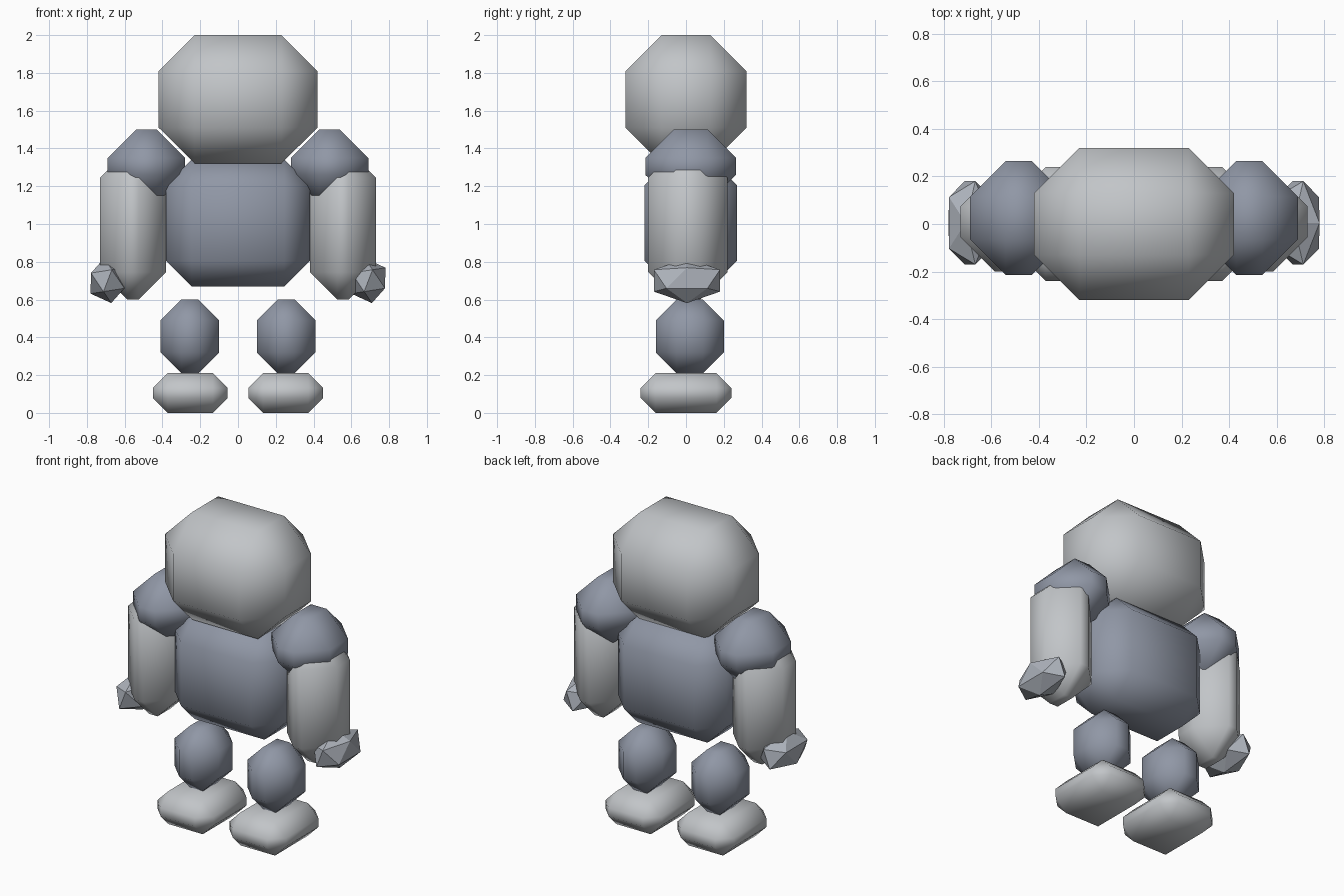
import bpy, bmesh, math
from mathutils import Matrix, Vector

if "Cube" in bpy.data.objects:
    bpy.data.objects.remove(bpy.data.objects["Cube"])


def material(name, rgb):
    m = bpy.data.materials.new(name)
    m.diffuse_color = (*rgb, 1)
    m.use_nodes = True
    m.node_tree.nodes["Principled BSDF"].inputs["Base Color"].default_value = m.diffuse_color
    return m


LIGHT = material("light grey", (0.54, 0.56, 0.58))
SLATE = material("slate grey", (0.28, 0.31, 0.38))
HAND = material("hand grey", (0.42, 0.45, 0.50))


def finish(bm, name, mat, smooth):
    me = bpy.data.meshes.new(name)
    for f in bm.faces:
        f.smooth = smooth
    bm.to_mesh(me)
    bm.free()
    me.materials.append(mat)
    ob = bpy.data.objects.new(name, me)
    bpy.context.collection.objects.link(ob)
    return ob


def chamfered_block(name, x, y, z, bevel, mat):
    """Box given by its (min, max) ranges, with single-cut, smooth-shaded edges."""
    bm = bmesh.new()
    bmesh.ops.create_cube(bm, size=1)
    for v in bm.verts:
        for i, (lo, hi) in enumerate((x, y, z)):
            v.co[i] = hi if v.co[i] > 0 else lo
    bmesh.ops.bevel(bm, geom=bm.edges[:], offset=bevel, segments=1,
                    affect='EDGES', offset_type='OFFSET', clamp_overlap=True)
    return finish(bm, name, mat, True)


def hand(name, centre):
    """Faceted twenty-sided ball, stretched front to back and slightly tilted."""
    bm = bmesh.new()
    bmesh.ops.create_icosphere(bm, subdivisions=1, radius=1)
    m = (Matrix.Translation(Vector(centre))
         @ Matrix.Rotation(math.radians(-9), 4, 'Y')
         @ Matrix.Diagonal((0.112, 0.206, 0.12, 1)))
    bmesh.ops.transform(bm, matrix=m, verts=bm.verts[:])
    return finish(bm, name, HAND, False)


# Head and body
chamfered_block("head", (-0.42, 0.42), (-0.32, 0.32), (1.32, 2.0), 0.19, LIGHT)
chamfered_block("torso", (-0.38, 0.38), (-0.22, 0.27), (0.67, 1.34), 0.135, SLATE)

# Paired limbs: x range is for the right side, mirrored for the left
limbs = [
    ("shoulder", (0.28, 0.69), (-0.215, 0.265), (1.11, 1.50), 0.15, SLATE),
    ("arm", (0.38, 0.73), (-0.20, 0.22), (0.60, 1.39), 0.145, LIGHT),
    ("leg", (0.10, 0.41), (-0.16, 0.20), (0.21, 0.60), 0.11, SLATE),
    ("foot", (0.055, 0.45), (-0.24, 0.24), (0.0, 0.21), 0.078, LIGHT),
]
for side, s in (("right", 1), ("left", -1)):
    for name, x, y, z, bevel, mat in limbs:
        xr = tuple(sorted((s * x[0], s * x[1])))
        chamfered_block(f"{side}_{name}", xr, y, z, bevel, mat)
    hand(f"{side}_hand", (s * 0.69, 0.005, 0.70))
